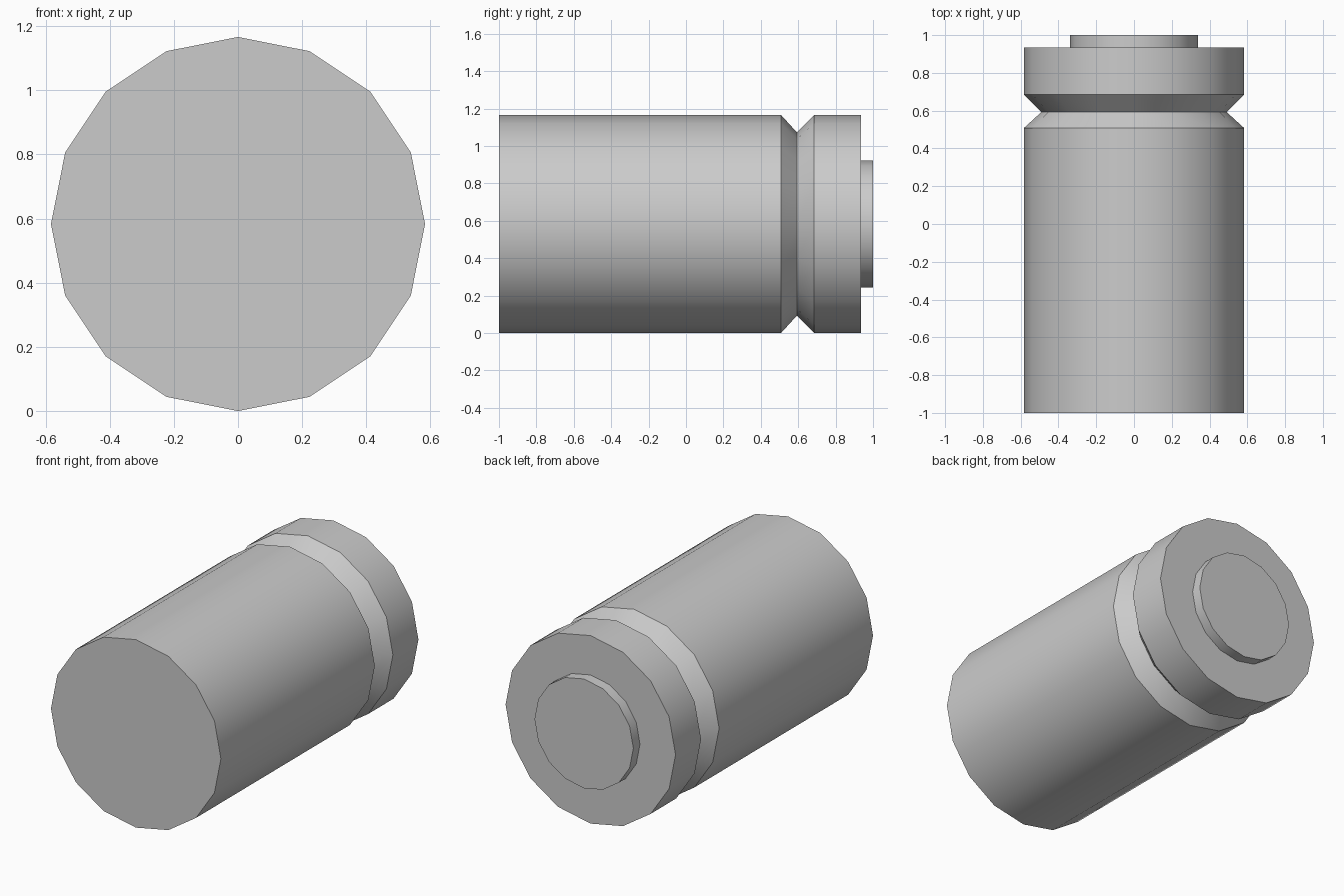
import bpy, bmesh
from math import cos, sin, tau, radians

if "Cube" in bpy.data.objects:
    bpy.data.objects.remove(bpy.data.objects["Cube"])

SIDES = 16
RADIUS = 0.583


def lathe(name, profile):
    """Revolve (y, radius) points around the lengthwise axis and cap both ends."""
    bm = bmesh.new()
    rings = []
    for y, r in profile:
        rings.append([bm.verts.new((r * cos(tau * i / SIDES), y,
                                    RADIUS + r * sin(tau * i / SIDES)))
                      for i in range(SIDES)])
    for a, b in zip(rings, rings[1:]):
        for i in range(SIDES):
            j = (i + 1) % SIDES
            bm.faces.new((a[i], a[j], b[j], b[i]))
    bm.faces.new(rings[0])
    bm.faces.new(rings[-1])
    bmesh.ops.recalc_face_normals(bm, faces=bm.faces)
    mesh = bpy.data.meshes.new(name)
    bm.to_mesh(mesh)
    bm.free()
    obj = bpy.data.objects.new(name, mesh)
    bpy.context.collection.objects.link(obj)
    # Smooth sides, sharp rims and groove
    bpy.ops.object.select_all(action='DESELECT')
    obj.select_set(True)
    bpy.context.view_layer.objects.active = obj
    bpy.ops.object.shade_smooth_by_angle(angle=radians(30))
    return obj


# Main cylinder with a V-shaped groove near the back
lathe("body", [(-1.0, RADIUS), (0.508, RADIUS), (0.593, 0.49),
               (0.685, RADIUS), (0.935, RADIUS)])

# Raised disc on the back end, slightly sunk into the body
lathe("end_cap", [(0.925, 0.339), (1.0, 0.339)])
